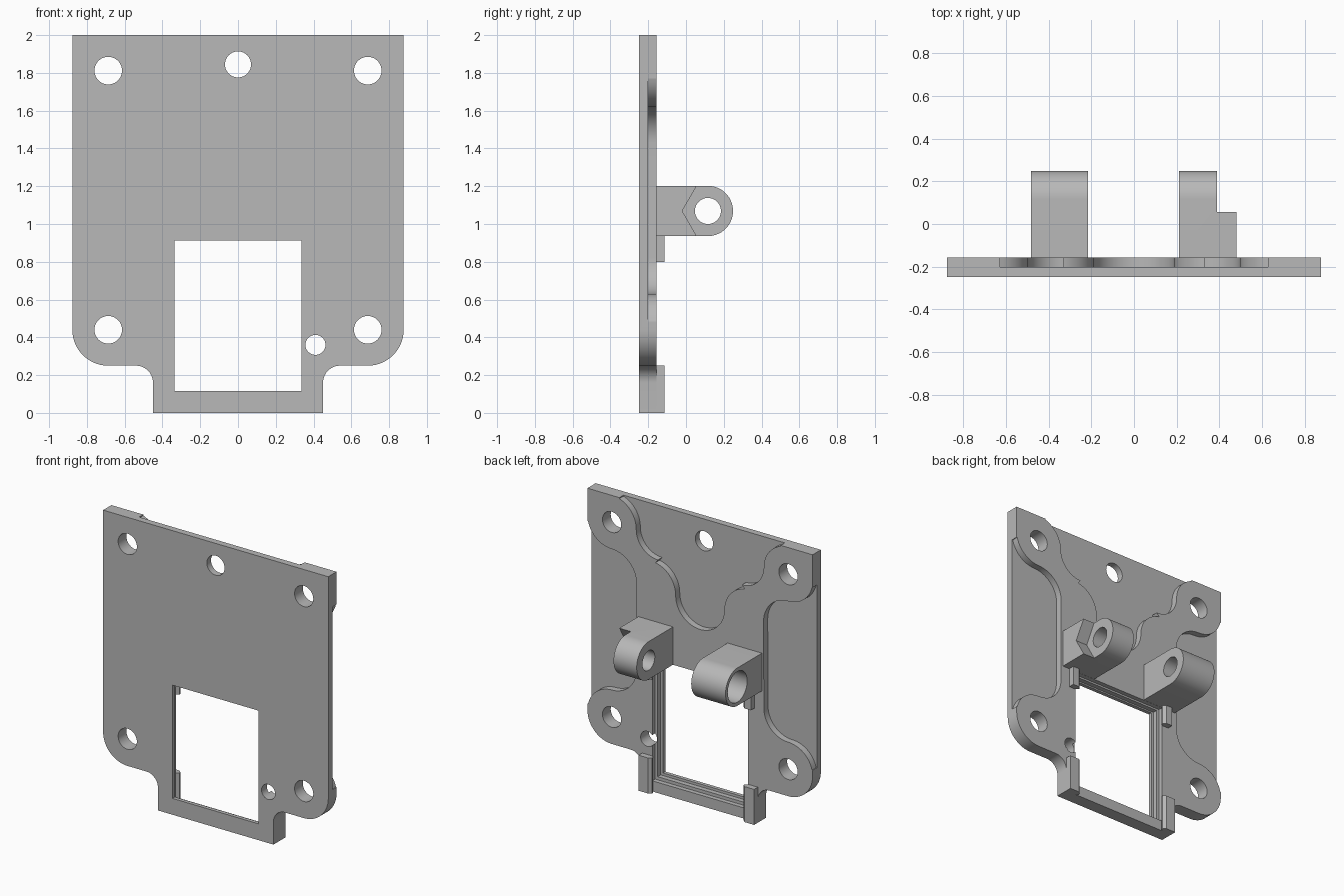
import bpy, bmesh
from math import cos, sin, radians

cube = bpy.data.objects.get("Cube")
if cube:
    bpy.data.objects.remove(cube, do_unlink=True)

grey = bpy.data.materials.new("plain_grey")
grey.use_nodes = True
grey.diffuse_color = (0.48, 0.48, 0.48, 1)
grey.node_tree.nodes["Principled BSDF"].inputs["Base Color"].default_value = (0.48, 0.48, 0.48, 1)

FRONT, STEP, BACK, HOOK = -0.248, -0.202, -0.156, -0.115
PX, TOP_Z, LOW_Z, PAD = 0.687, 1.812, 0.44, 0.19


def arc(cx, cy, r, a0, a1, n=14):
    angles = [radians(a0 + (a1 - a0) * i / n) for i in range(n + 1)]
    return [(cx + r * cos(a), cy + r * sin(a)) for a in angles]


def circle(cx, cy, r, n=48):
    return arc(cx, cy, r, 0, 360, n)[:-1]


def rect(x0, x1, y0, y1):
    return [(x0, y0), (x1, y0), (x1, y1), (x0, y1)]


def flip(pts):
    return [(-x, z) for x, z in pts]


def symmetric(half):
    """Close a right-hand outline with its mirror image."""
    return half + flip(half)[::-1]


def prism(name, pts, axis, a, b):
    """Extrude a 2D outline along one axis from a to b."""
    place = {"x": lambda u, v, d: (d, u, v),
             "y": lambda u, v, d: (u, d, v),
             "z": lambda u, v, d: (u, v, d)}[axis]
    bm = bmesh.new()
    lower = [bm.verts.new(place(u, v, a)) for u, v in pts]
    upper = [bm.verts.new(place(u, v, b)) for u, v in pts]
    bm.faces.new(lower)
    bm.faces.new(upper[::-1])
    for i in range(len(pts)):
        j = (i + 1) % len(pts)
        bm.faces.new((lower[i], upper[i], upper[j], lower[j]))
    bmesh.ops.recalc_face_normals(bm, faces=bm.faces)
    mesh = bpy.data.meshes.new(name)
    bm.to_mesh(mesh)
    bm.free()
    mesh.materials.append(grey)
    ob = bpy.data.objects.new(name, mesh)
    bpy.context.collection.objects.link(ob)
    return ob


def activate(ob):
    bpy.ops.object.select_all(action="DESELECT")
    ob.select_set(True)
    bpy.context.view_layer.objects.active = ob


def cut(ob, pts, axis, a, b):
    """Subtract an extruded outline from an object."""
    cutter = prism("cutter", pts, axis, a, b)
    cutter.hide_render = True
    activate(ob)
    mod = ob.modifiers.new("cut", "BOOLEAN")
    mod.operation, mod.solver, mod.object = "DIFFERENCE", "EXACT", cutter
    bpy.ops.object.modifier_apply(modifier=mod.name)
    bpy.data.objects.remove(cutter, do_unlink=True)


def smooth(ob):
    activate(ob)
    bpy.ops.object.shade_smooth_by_angle(angle=radians(30))


# Mounting plate outline with rounded lower corners and a narrower foot
outline = ([(0.877, 2.0)] + arc(PX, LOW_Z, PAD, 0, -90)
           + arc(0.54, 0.16, 0.09, 90, 180) + [(0.45, 0)])
plate = prism("mounting_plate", symmetric(outline), "y", FRONT, BACK)

# Side recesses between the corner pads
side = ([(1.0, 1.768)] + arc(PX, TOP_Z, PAD, -13, -90)
        + arc(PX, 1.43, 0.192, 90, 180) + arc(PX, 0.82, 0.19, 180, 270)
        + arc(PX, LOW_Z, PAD, 90, 13) + [(1.0, 0.483)])
for pts in (side, flip(side)):
    cut(plate, pts, "y", STEP, 0.5)

# Flowing recess along the top edge
valley = ([(0.628, 2.1)] + arc(PX, TOP_Z, PAD, 108, 180)
          + arc(0.327, TOP_Z, 0.17, 0, -90)[1:]
          + arc(0.38, 1.43, 0.19, 100, 180) + arc(0, 1.43, 0.19, 0, -88)[1:])
cut(plate, symmetric(valley), "y", STEP, 0.5)

# Window with a stepped ledge behind it
cut(plate, rect(-0.335, 0.335, 0.115, 0.912), "y", -0.5, 0.5)
cut(plate, rect(-0.353, 0.353, 0.097, 0.922), "y", -0.222, 0.5)
cut(plate, rect(-0.372, 0.372, 0.075, 0.935), "y", -0.188, 0.5)

# Screw holes
holes = [(s * PX, z, 0.073) for s in (-1, 1) for z in (TOP_Z, LOW_Z)]
for x, z, r in holes + [(0, 1.845, 0.069), (0.41, 0.36, 0.053)]:
    cut(plate, circle(x, z, r), "y", -0.5, 0.5)
smooth(plate)

# Clips holding the insert: tall posts at the foot, short hooks above
hook = [(0.376, -0.18), (0.376, -0.158), (0.356, -0.143), (0.356, -0.132),
        (0.376, HOOK)]
for side_name, s in (("left", 1), ("right", -1)):
    for name, outer, z0, z1 in (("foot_post", 0.45, 0, 0.25),
                                ("upper_clip", 0.425, 0.8, 0.94)):
        pts = hook + [(outer, HOOK), (outer, -0.18)]
        prism(side_name + "_" + name, [(s * x, y) for x, y in pts], "z", z0, z1)

# Hinge lugs with a round end and a pin hole
HY, HZ, HR = 0.116, 1.069, 0.133
lug = arc(HY, HZ, HR, -90, 90, 28) + [(-0.17, HZ + HR), (-0.17, HZ - HR)]
left_lug = prism("left_hinge_lug", lug, "x", 0.21, 0.48)
right_lug = prism("right_hinge_lug", lug, "x", -0.482, -0.215)
for ob in (left_lug, right_lug):
    cut(ob, circle(HY, HZ, 0.069), "x", -1, 1)

# Nut seat on the left lug, bolt head bore on the right lug
seat = [(-0.02, HZ), (0.06, HZ + 0.139), (0.4, HZ + 0.139),
        (0.4, HZ - 0.139), (0.06, HZ - 0.139)]
cut(left_lug, seat, "x", 0.39, 0.6)
cut(right_lug, circle(HY, HZ, 0.108), "x", -0.6, -0.33)
smooth(left_lug)
smooth(right_lug)
